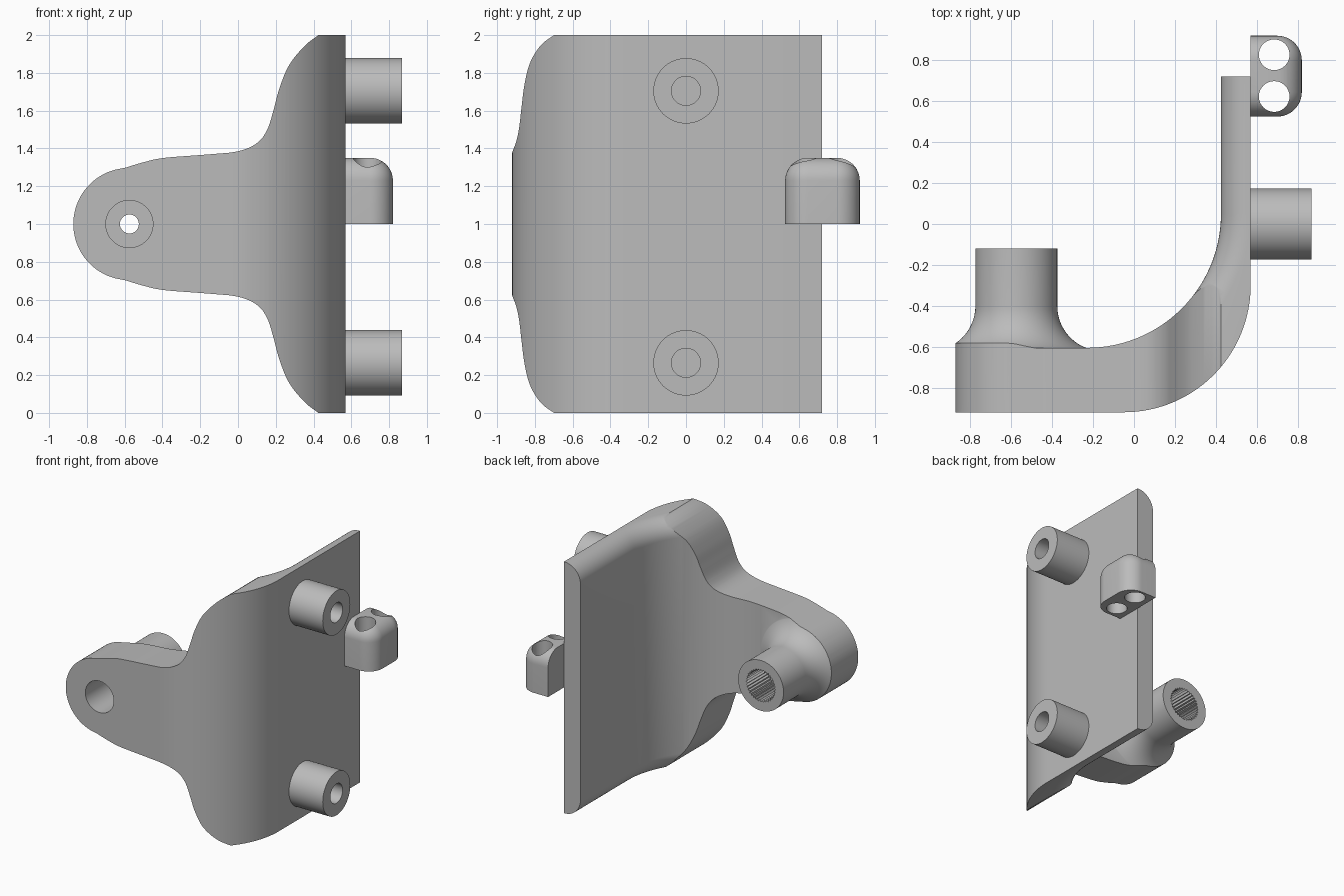
import bpy, bmesh
from math import sin, cos, pi, sqrt
from mathutils import Matrix, Vector

old = bpy.data.objects.get("Cube")
if old:
    bpy.data.objects.remove(old, do_unlink=True)

grey = bpy.data.materials.new("plain grey")
grey.use_nodes = True
colour = (0.5, 0.5, 0.5, 1)
grey.diffuse_color = colour
grey.node_tree.nodes["Principled BSDF"].inputs["Base Color"].default_value = colour


def loft(name, rings):
    """Closed solid through rings of equal point count."""
    bm = bmesh.new()
    loops = [[bm.verts.new(p) for p in ring] for ring in rings]
    n = len(loops[0])
    for a, b in zip(loops, loops[1:]):
        for i in range(n):
            j = (i + 1) % n
            bm.faces.new((a[i], a[j], b[j], b[i]))
    bm.faces.new(loops[0])
    bm.faces.new(loops[-1])
    return finish(name, bm)


def finish(name, bm):
    bmesh.ops.recalc_face_normals(bm, faces=bm.faces)
    mesh = bpy.data.meshes.new(name)
    bm.to_mesh(mesh)
    bm.free()
    mesh.materials.append(grey)
    ob = bpy.data.objects.new(name, mesh)
    bpy.context.collection.objects.link(ob)
    return ob


def turned(name, profile, centre, axis, sides=64, ripple=0.0):
    """Solid of revolution; profile holds (radius, distance along axis)."""
    turn = Vector((0, 0, 1)).rotation_difference(Vector(axis)).to_matrix()
    rings = []
    for r, h in profile:
        ring = []
        for i in range(sides):
            a, q = 2 * pi * i / sides, r - ripple * (i % 2)
            ring.append(Vector(centre) + turn @ Vector((q * cos(a), q * sin(a), h)))
        rings.append(ring)
    return loft(name, rings)


def boolean(ob, tool, operation):
    """Apply a boolean and discard its tool."""
    tool.hide_render = True
    mod = ob.modifiers.new("cut", 'BOOLEAN')
    mod.operation, mod.object, mod.solver = operation, tool, 'EXACT'
    bpy.context.view_layer.objects.active = ob
    bpy.ops.object.modifier_apply(modifier=mod.name)
    bpy.data.objects.remove(tool, do_unlink=True)


def smooth(ob):
    bpy.ops.object.select_all(action='DESELECT')
    ob.select_set(True)
    bpy.context.view_layer.objects.active = ob
    bpy.ops.object.shade_smooth_by_angle(angle=0.5)


def spline(points, steps=6):
    """Catmull-Rom curve through the points."""
    p = [Vector(q) for q in points]
    p = [2 * p[0] - p[1]] + p + [2 * p[-1] - p[-2]]
    out = []
    for a, b, c, d in zip(p, p[1:], p[2:], p[3:]):
        for k in range(steps):
            t = k / steps
            out.append(0.5 * (2 * b + (c - a) * t + (2 * a - 5 * b + 4 * c - d) * t * t
                              + (3 * b - a - 3 * c + d) * t ** 3))
    return out + [p[-2]]


# Bent plate: J-shaped plan, its inner edge rounded over at top and bottom
def plan(inset, z, segs=40):
    quarter = [pi / 2 * i / segs for i in range(segs + 1)]
    outer = [(-0.05 + 0.62 * sin(a), -0.3 - 0.62 * cos(a)) for a in quarter]
    r = 0.655 + inset
    inner = [(-0.23 + r * cos(a), 0.05 - r * sin(a)) for a in quarter]
    pts = [(-1, -0.92)] + outer + [(0.57, 0.72), (0.425 + inset, 0.72)] + inner
    return [(x, y, z) for x, y in pts + [(-1, -0.605 - inset)]]


ROUND = 0.14
lower = []
for i in range(13):
    a = pi / 2 * i / 12
    lower.append((ROUND * (1 - sin(a)), ROUND * (1 - cos(a))))
levels = lower + [(d, 2 - z) for d, z in reversed(lower)]
body = loft("bent_bracket", [plan(d, z) for d, z in levels])

# Flared boss on the arm
PIVOT = (-0.575, 0, 1)
flare = [(0.42 - 0.22 * sin(a), -0.4 - 0.22 * cos(a))
         for a in [pi / 2 * i / 16 for i in range(17)]]
boss = turned("boss", [(0.42, -0.75)] + flare + [(0.2, -0.12)], PIVOT, (0, 1, 0), 96)
boolean(body, boss, 'UNION')

# Trim to the front outline: wide plate narrowing to a round-ended arm
END = 0.297
upper = spline([(0.425, 1), (0.35, 0.94), (0.27, 0.84), (0.22, 0.72), (0.19, 0.61),
                (0.155, 0.5), (0.1, 0.428), (0, 0.385), (-0.15, 0.369),
                (-0.39, 0.35), (-0.5, 0.327), (-0.6, END)])
tip = [Vector((-0.575 - END * sin(a), END * cos(a)))
       for a in [pi / 2 * i / 20 for i in range(2, 21)]]
half = [Vector((0.425, 1.05)), *upper, *tip]
half = [Vector((0.7, 1.05))] + half
outline = half + [Vector((p.x, -p.y)) for p in reversed(half[:-1])]
trim = loft("outline_trim", [[(p.x, y, 1 + p.y) for p in outline] for y in (-1.1, 0.9)])
boolean(body, trim, 'INTERSECT')

# Front counterbore, narrow through hole and toothed rear socket
for bore in (
    turned("counterbore", [(0.125, -1), (0.125, -0.6)], PIVOT, (0, 1, 0)),
    turned("through_hole", [(0.05, -0.95), (0.05, 0)], PIVOT, (0, 1, 0), 32),
    turned("socket", [(0.13, -0.38), (0.13, 0)], PIVOT, (0, 1, 0), 72, 0.014),
):
    boolean(body, bore, 'DIFFERENCE')
smooth(body)

# Mounting posts with blind holes
for name, z in (("upper_post", 1.705), ("lower_post", 0.265)):
    post = turned(name, [(0.173, 0.57), (0.173, 0.867), (0.077, 0.867), (0.077, 0.6)],
                  (0, 0, z), (1, 0, 0))
    smooth(post)

# Rounded cable lug, flat against the plate
bm = bmesh.new()
size, middle = Vector((0.25, 0.395, 0.35)), Vector((0.695, 0.7225, 1.175))
bmesh.ops.create_cube(bm, size=1, matrix=Matrix.Translation(middle) @ Matrix.Diagonal((*size, 1)))


def rounded(edge):
    a, b = (v.co - middle for v in edge.verts)
    on_top = a.z > 0 and b.z > 0
    outside = a.x > 0 and b.x > 0
    upright = abs(a.z - b.z) > 0.1
    return (on_top and (a.x > 0 or b.x > 0)) or (outside and upright)


bmesh.ops.bevel(bm, geom=[e for e in bm.edges if rounded(e)], offset=0.12,
                offset_type='OFFSET', segments=12, profile=0.5, affect='EDGES')
lug = finish("cable_lug", bm)
for y in (0.623, 0.827):
    hole = turned("lug_hole", [(0.075, 0.9), (0.075, 1.5)], (0.685, y, 0), (0, 0, 1), 48)
    boolean(lug, hole, 'DIFFERENCE')
smooth(lug)
